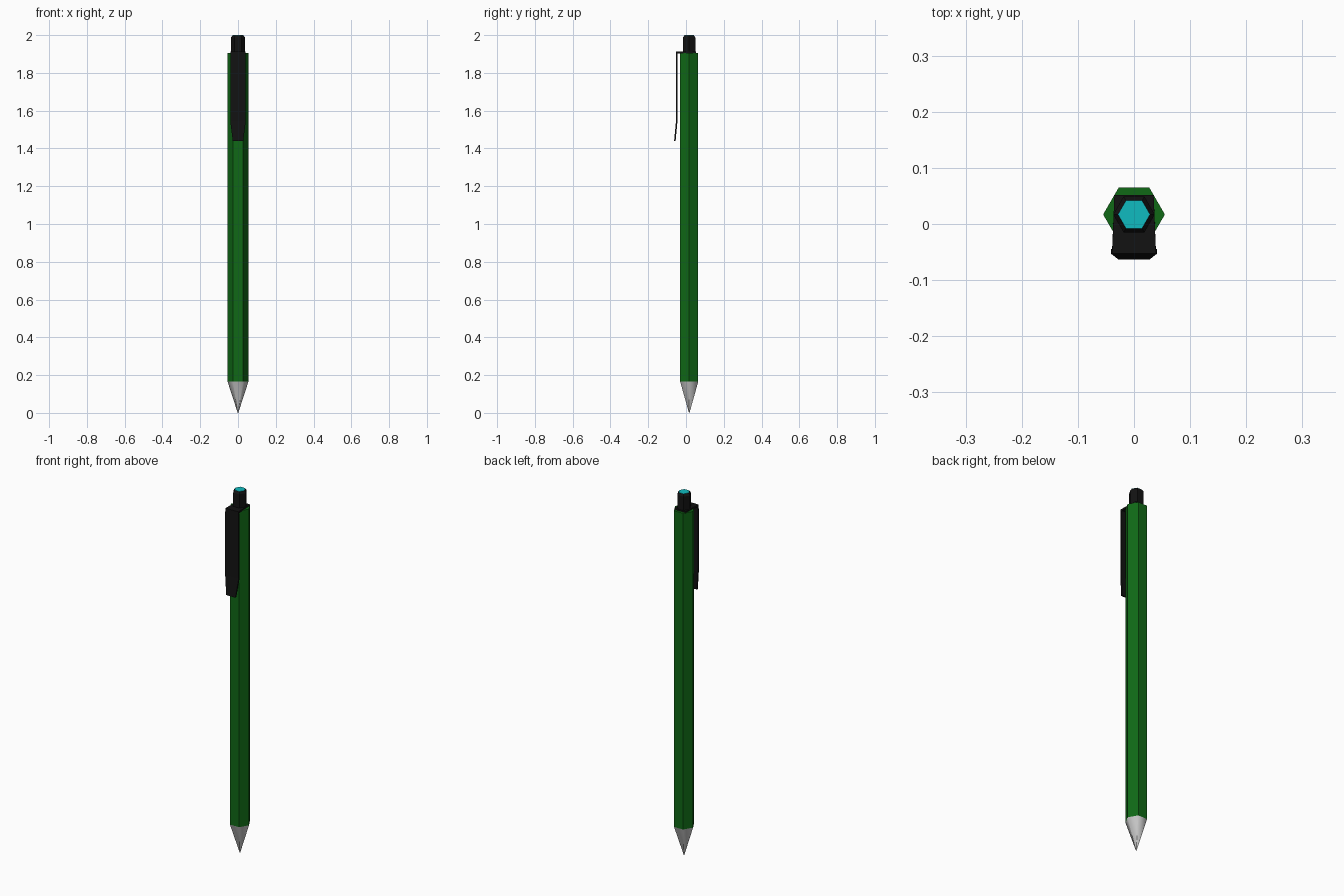
import bpy, bmesh, math

if "Cube" in bpy.data.objects:
    bpy.data.objects.remove(bpy.data.objects["Cube"])

CY = 0.017  # pen axis offset, balances the clip


def material(name, rgb):
    m = bpy.data.materials.new(name)
    m.diffuse_color = (*rgb, 1)
    m.use_nodes = True
    m.node_tree.nodes["Principled BSDF"].inputs["Base Color"].default_value = m.diffuse_color
    return m


green = material("green", (0.005, 0.14, 0.008))
black = material("black", (0.006, 0.006, 0.006))
cyan = material("cyan", (0.005, 0.5, 0.53))


def finish(name, bm, mats):
    bmesh.ops.recalc_face_normals(bm, faces=bm.faces)
    me = bpy.data.meshes.new(name)
    bm.to_mesh(me)
    bm.free()
    ob = bpy.data.objects.new(name, me)
    bpy.context.collection.objects.link(ob)
    for m in mats:
        me.materials.append(m)
    return ob


def loft(name, rings, mats=()):
    """Skin a list of vertex rings and cap both ends."""
    bm = bmesh.new()
    vs = [[bm.verts.new(p) for p in r] for r in rings]
    n = len(rings[0])
    for a, b in zip(vs, vs[1:]):
        for i in range(n):
            j = (i + 1) % n
            bm.faces.new((a[i], a[j], b[j], b[i]))
    bm.faces.new(vs[0])
    bm.faces.new(vs[-1])
    return finish(name, bm, mats)


def hexagon(r, z):
    return [(r * math.cos(k * math.pi / 3), CY + r * math.sin(k * math.pi / 3), z)
            for k in range(6)]


# Hexagonal barrel
loft("barrel", [hexagon(0.055, 0.165), hexagon(0.055, 1.905)], [green])

# Metal tip, smooth sided
tip = loft("writing_tip", [hexagon(0.0015, 0), hexagon(0.055, 0.165)])
for p in tip.data.polygons:
    p.use_smooth = len(p.vertices) == 4

# Push button with chamfered top
loft("push_button", [hexagon(0.037, 1.9), hexagon(0.037, 1.988), hexagon(0.0285, 1.999)], [black])

# Coloured button cap
loft("button_cap", [hexagon(0.0285, 1.998), hexagon(0.0285, 2.0)], [cyan])

# Bent clip: half width, outer y/z, inner y/z
stations = [
    (0.035, 0.052, 1.912, 0.052, 1.902),
    (0.039, -0.053, 1.912, -0.045, 1.902),
    (0.041, -0.053, 1.885, -0.045, 1.885),
    (0.041, -0.053, 1.545, -0.045, 1.545),
    (0.028, -0.063, 1.44, -0.055, 1.44),
]
loft("pocket_clip", [[(-w, yo, zo), (w, yo, zo), (w, yi, zi), (-w, yi, zi)]
                     for w, yo, zo, yi, zi in stations], [black])
